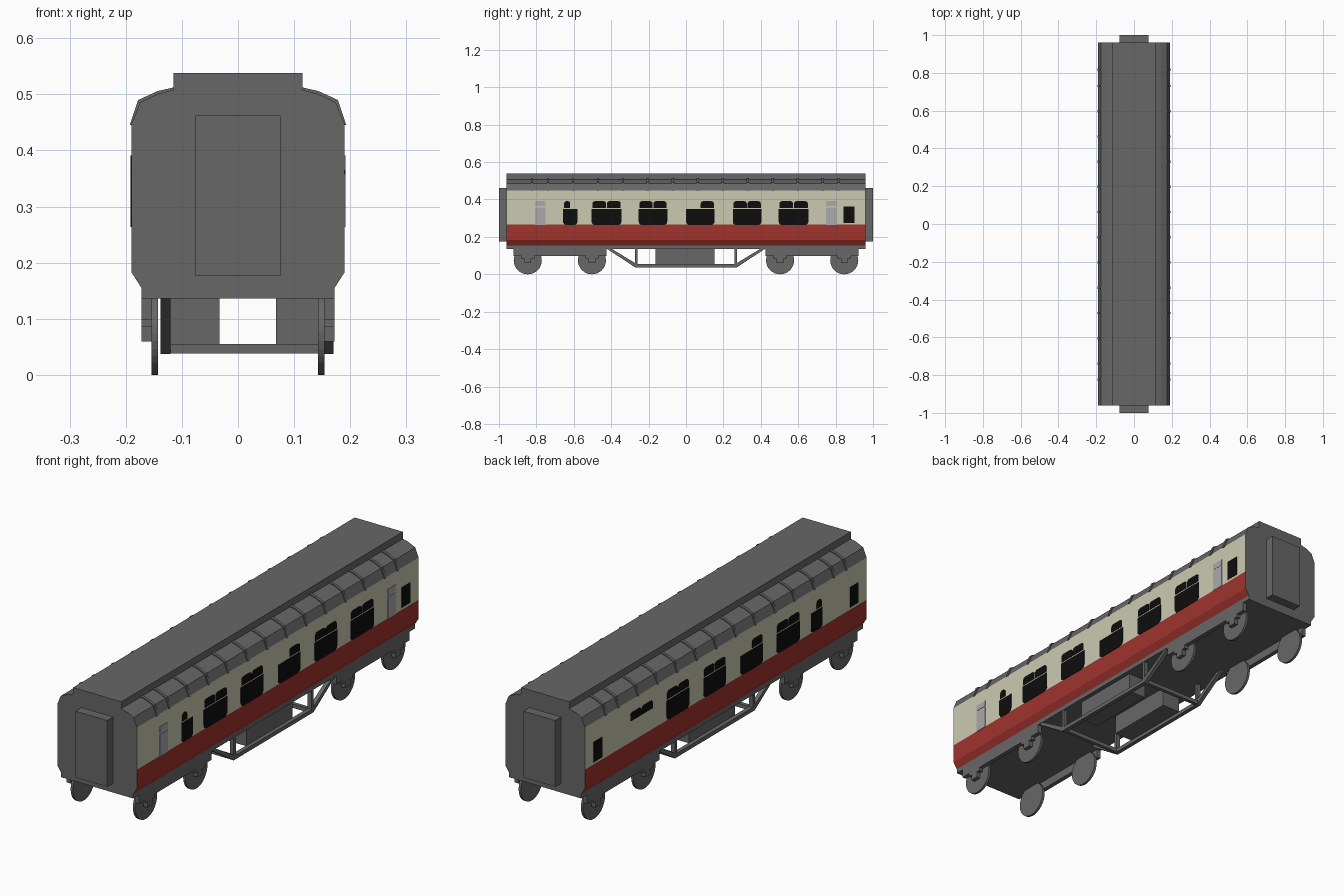
import bpy, bmesh, math

if "Cube" in bpy.data.objects:
    bpy.data.objects.remove(bpy.data.objects["Cube"])


def material(name, rgb):
    m = bpy.data.materials.new(name)
    m.diffuse_color = (*rgb, 1)
    m.use_nodes = True
    m.node_tree.nodes["Principled BSDF"].inputs["Base Color"].default_value = m.diffuse_color
    return m


GREY = material("dark grey", (0.135, 0.135, 0.135))
CREAM = material("cream", (0.59, 0.59, 0.44))
RED = material("red", (0.35, 0.033, 0.026))
BLACK = material("black", (0.004, 0.004, 0.004))
PALE = material("pale grey", (0.40, 0.40, 0.42))


def finish(name, bm, *mats):
    bmesh.ops.recalc_face_normals(bm, faces=bm.faces)
    me = bpy.data.meshes.new(name)
    bm.to_mesh(me)
    bm.free()
    for m in mats:
        me.materials.append(m)
    ob = bpy.data.objects.new(name, me)
    bpy.context.collection.objects.link(ob)
    return ob


def prism(name, pts, lo, hi, axis, mat):
    """Extrude a closed outline: axis 'y' takes (x, z), axis 'x' takes (y, z)."""
    bm = bmesh.new()
    put = (lambda p, d: (p[0], d, p[1])) if axis == 'y' else (lambda p, d: (d, p[0], p[1]))
    a = [bm.verts.new(put(p, lo)) for p in pts]
    b = [bm.verts.new(put(p, hi)) for p in pts]
    bm.faces.new(a)
    bm.faces.new(b)
    n = len(pts)
    for i in range(n):
        j = (i + 1) % n
        bm.faces.new((a[i], a[j], b[j], b[i]))
    return finish(name, bm, mat)


def box(name, x0, x1, y0, y1, z0, z1, mat=GREY):
    return prism(name, [(x0, z0), (x1, z0), (x1, z1), (x0, z1)], y0, y1, 'y', mat)


# Coach body, banded in colour by height
half = [(0.172, 0.136), (0.172, 0.155), (0.190, 0.183), (0.190, 0.265), (0.190, 0.447),
        (0.174, 0.486), (0.142, 0.501), (0.115, 0.508), (0.115, 0.538)]
body = prism("coach_body", half + [(-x, z) for x, z in reversed(half)], -0.96, 0.96, 'y', GREY)
body.data.materials.append(RED)
body.data.materials.append(CREAM)
for f in body.data.polygons:
    if abs(f.normal.x) > 0.5 and 0.155 < f.center.z < 0.45:
        f.material_index = 1 if f.center.z < 0.265 else 2

# Corridor connections at both ends
for name, y0, y1 in (("front_gangway", -1, -0.955), ("back_gangway", 0.955, 1)):
    box(name, -0.076, 0.076, y0, y1, 0.176, 0.462)

# Raised ribs following the roof curve
rib_y = [-0.823] + [-0.738 + 0.1335 * i for i in range(12)] + [0.817]
inner = [(0.112, 0.500), (0.140, 0.494), (0.170, 0.480), (0.185, 0.445)]
outer = [(0.193, 0.445), (0.178, 0.490), (0.143, 0.506), (0.112, 0.513)]
for y in rib_y:
    for s, side in ((1, "right"), (-1, "left")):
        prism(side + "_roof_rib", [(s * x, z) for x, z in inner + outer],
              y - 0.006, y + 0.006, 'y', GREY)


def pane(name, s, y0, y1, z0, z1, mat=BLACK, low=0.0, high=0.0):
    """Thin window plate with rounded lower and/or upper corners."""
    pts = []
    corners = [(y0, z0, low, 180), (y1, z0, low, 270), (y1, z1, high, 0), (y0, z1, high, 90)]
    for y, z, r, a in corners:
        if r == 0:
            pts.append((y, z))
            continue
        cy = y + r if y == y0 else y - r
        cz = z + r if z == z0 else z - r
        for k in range(4):
            t = math.radians(a + 30 * k)
            pts.append((cy + r * math.cos(t), cz + r * math.sin(t)))
    xs = sorted((s * 0.187, s * 0.1915))
    prism(name, pts, xs[0], xs[1], 'x', mat)


def window(s, y0, y1, upper, lower=True):
    """Large lower pane below a row of small vents."""
    if lower:
        pane("window_pane", s, y0, y1, 0.264, 0.349, low=0.018)
    for a, b in upper:
        pane("window_vent", s, a, b, 0.355, 0.391, high=0.013)


def pair(y0, y1):
    m = (y0 + y1) / 2
    return [(y0 + 0.004, m - 0.002), (m + 0.002, y1 - 0.004)]


# Side windows
bays = [(-0.505, -0.345), (-0.253, -0.100), (0.0, 0.153), (0.25, 0.404), (0.495, 0.655)]
for s in (1, -1):
    for i, (y0, y1) in enumerate(bays):
        up = pair(y0, y1)
        if s == 1 and i == 2:
            up = up[1:]
        if s == -1 and i == 1:
            up = up[:1]
        window(s, y0, y1, up, lower=not (s == -1 and i == 4))
    window(s, -0.658, -0.580, [(-0.652, -0.619)])
    pane("end_window", s, 0.843, 0.902, 0.275, 0.362)
pane("end_window", -1, -0.902, -0.848, 0.275, 0.362)

# Pale door windows on the right side
for y in (-0.778, 0.776):
    pane("door_window", 1, y - 0.028, y + 0.028, 0.264, 0.358, PALE)
    pane("door_vent", 1, y - 0.028, y + 0.028, 0.364, 0.391, PALE)

# Bogie frames, axle boxes and wheels
for s, side in ((1, "right"), (-1, "left")):
    xa, xb = sorted((s * 0.153, s * 0.172))
    for e, end in ((1, "back"), (-1, "front")):
        ya, yb = sorted((e * 0.425, e * 0.922))
        box(f"{side}_{end}_bogie_frame", xa, xb, ya, yb, 0.099, 0.14)
        for d in (0.503, 0.846):
            y = e * d
            box("axle_guard", xa, xb, y - 0.035, y + 0.035, 0.085, 0.1)
            box("axle_box", xa, xb, y - 0.018, y + 0.018, 0.06, 0.1)
            ring = [(y + 0.075 * math.cos(math.tau * k / 32),
                     0.075 + 0.075 * math.sin(math.tau * k / 32)) for k in range(32)]
            wa, wb = sorted((s * 0.143, s * 0.154))
            prism("wheel", ring, wa, wb, 'x', GREY)

# Truss frames under the floor, each with sloping ends and posts
for side, x0, x1 in (("left", -0.138, -0.120), ("right", 0.152, 0.170)):
    box(side + "_truss_rail", x0, x1, -0.272, 0.272, 0.037, 0.054)
    for e in (1, -1):
        strut = [(e * 0.262, 0.037), (e * 0.272, 0.037), (e * 0.425, 0.138),
                 (e * 0.400, 0.138), (e * 0.262, 0.054)]
        prism(side + "_truss_strut", strut, x0, x1, 'x', GREY)
        box(side + "_truss_post", x0, x1, e * 0.265 - 0.007, e * 0.265 + 0.007, 0.045, 0.138)
for y in (-0.265, 0.265):
    box("truss_cross_bar", -0.125, 0.156, y - 0.008, y + 0.008, 0.038, 0.055)

# Equipment boxes between the trusses
box("left_equipment_box", -0.120, -0.033, -0.162, 0.152, 0.052, 0.138)
box("right_equipment_box", 0.068, 0.153, -0.162, 0.152, 0.052, 0.138)
